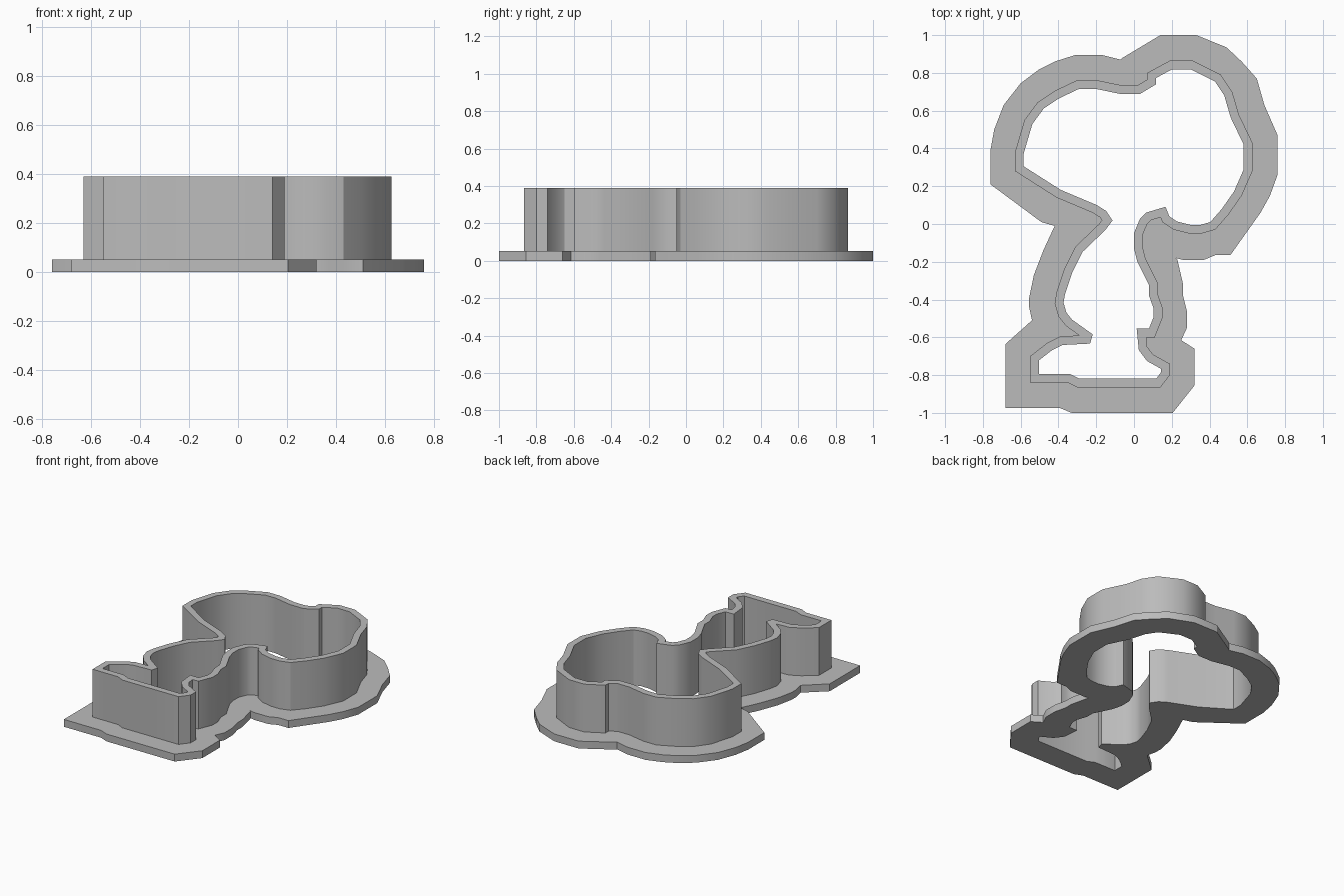
import bpy
import bmesh
import math
from mathutils import Vector

cube = bpy.data.objects.get("Cube")
if cube:
    bpy.data.objects.remove(cube, do_unlink=True)

FLANGE_TOP = 0.052
WALL_TOP = 0.39
WALL_THICKNESS = 0.046

# Outlines run counter-clockwise, in hundredths of a unit
wall_outline = [
    (31, 86.5), (19, 86.5), (7, 80), (7, 76.5), (2, 73.5), (-7, 73.5),
    (-20, 76.2), (-30, 76.2), (-42, 70.5), (-51, 64.5), (-58, 55), (-63, 38),
    (-63, 28), (-41, 14), (-22, 6), (-18, 3.5), (-17, 2), (-18.5, 0),
    (-31, -12), (-37, -24), (-41, -36), (-42, -42), (-40, -49), (-36, -54),
    (-29, -59), (-39, -59.5), (-46, -63), (-55, -70), (-55, -84), (-35, -84),
    (-30, -86.5), (14, -86.5), (19, -80), (19, -74), (10, -69), (7, -65),
    (6.5, -60), (11, -60), (15, -50), (15, -44), (12.5, -37), (12.5, -31),
    (6, -18), (4.5, -12), (4.5, -6), (7, 0), (9, 2), (14, 3.5), (15, 1),
    (21, -3), (29, -5), (36, -5), (43, -3), (50, 5), (57, 15), (62.7, 28),
    (62.7, 43), (55.5, 58), (52, 70), (46, 79),
]
flange_outline = [
    (33, 100), (14, 100), (-6, 88), (-7, 87), (-17, 89.5), (-31, 89.5),
    (-42, 86), (-50, 82), (-60, 74.5), (-69, 63), (-74, 50), (-76, 39),
    (-76, 21), (-49, 1), (-42, -1), (-48, -14), (-53, -27), (-55.5, -39),
    (-55.5, -44), (-54, -51), (-68, -63.5), (-68, -97.5), (-39, -97.5),
    (-33, -100), (20.5, -100), (32, -85.5), (32, -66), (25, -61.5),
    (28, -55), (28, -46), (26, -38), (26, -32), (23, -19), (22, -18),
    (26, -19), (37, -19), (43, -16.5), (51, -16.5), (67, 6), (72, 15),
    (76, 26), (76, 47), (69, 63), (65, 77), (57, 86), (49, 93.5),
]


def to_units(outline):
    return [Vector(point) / 100 for point in outline]


def inset(points, distance):
    """Offset a loop inward, cutting off very sharp corners."""
    result = []
    for i, corner in enumerate(points):
        before = (corner - points[i - 1]).normalized()
        after = (points[(i + 1) % len(points)] - corner).normalized()
        normal_before = Vector((-before.y, before.x))
        normal_after = Vector((-after.y, after.x))
        middle = (normal_before + normal_after).normalized()
        cosine = middle.dot(normal_before)
        if cosine > 0.5:
            result.append(corner + middle * distance / cosine)
        else:
            result.append(corner + (normal_before + before * 1.2) * distance)
            result.append(corner + (normal_after - after * 1.2) * distance)
    return result


def make_ring(name, outer, inner, bottom, top, material):
    """Solid band between two loops, from one height to another."""
    curve = bpy.data.curves.new(name + "_profile", "CURVE")
    curve.dimensions = "2D"
    curve.fill_mode = "BOTH"
    curve.extrude = (top - bottom) / 2
    for loop in (outer, inner):
        spline = curve.splines.new("POLY")
        spline.points.add(len(loop) - 1)
        for target, point in zip(spline.points, loop):
            target.co = (point.x, point.y, 0, 1)
        spline.use_cyclic_u = True
    ring = bpy.data.objects.new(name, curve)
    bpy.context.collection.objects.link(ring)
    bpy.ops.object.select_all(action="DESELECT")
    ring.select_set(True)
    bpy.context.view_layer.objects.active = ring
    bpy.ops.object.convert(target="MESH")
    ring = bpy.context.view_layer.objects.active
    ring.name = name

    # Weld the caps to the sides and lift the band into place
    bm = bmesh.new()
    bm.from_mesh(ring.data)
    bmesh.ops.remove_doubles(bm, verts=bm.verts, dist=0.0005)
    bmesh.ops.recalc_face_normals(bm, faces=bm.faces)
    bmesh.ops.translate(bm, verts=bm.verts, vec=(0, 0, (top + bottom) / 2))
    bm.to_mesh(ring.data)
    bm.free()
    ring.data.materials.clear()
    ring.data.materials.append(material)
    bpy.ops.object.shade_smooth_by_angle(angle=math.radians(30))
    return ring


# Plain grey plastic
grey = bpy.data.materials.new("grey_plastic")
grey.use_nodes = True
grey.diffuse_color = (0.5, 0.5, 0.5, 1)
grey.node_tree.nodes["Principled BSDF"].inputs["Base Color"].default_value = grey.diffuse_color

wall = to_units(wall_outline)
opening = inset(wall, WALL_THICKNESS)

# Wide flat grip at the bottom, thin cutting wall above it
make_ring("base_flange", to_units(flange_outline), opening, 0, FLANGE_TOP, grey)
make_ring("cutting_wall", wall, opening, FLANGE_TOP, WALL_TOP, grey)
